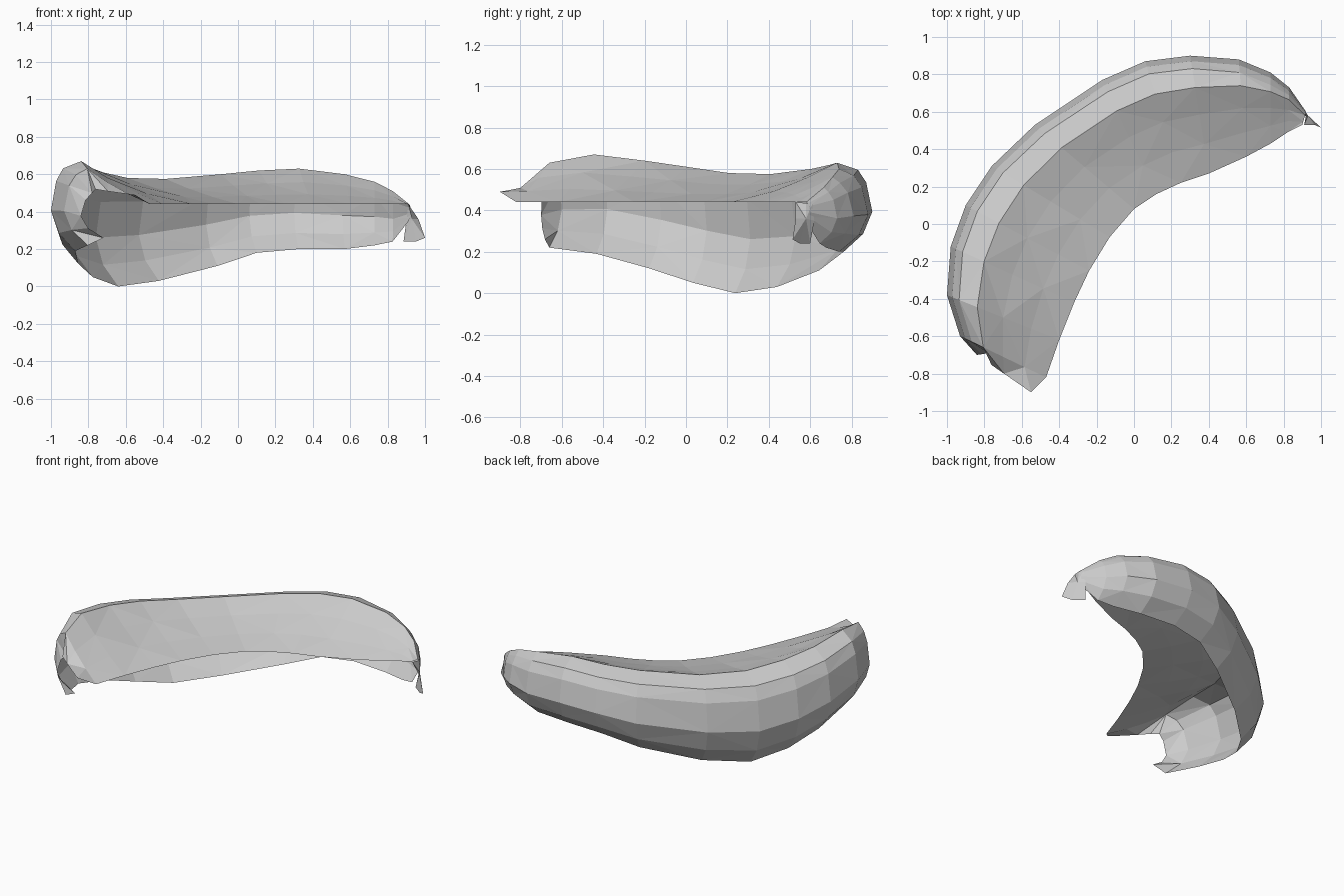
import bpy, bmesh
from mathutils import Vector

RIM_Z = 0.44

# stations along the crescent: outer x, outer y, inner x, inner y, ridge z, bottom z
stations = [
    (-0.84, -0.70, -0.55, -0.90, 0.52, 0.26),
    (-0.93, -0.60, -0.47, -0.82, 0.63, 0.22),
    (-1.00, -0.38, -0.40, -0.62, 0.67, 0.19),
    (-0.98, -0.12, -0.32, -0.42, 0.64, 0.12),
    (-0.90, 0.10, -0.24, -0.25, 0.61, 0.05),
    (-0.76, 0.31, -0.13, -0.07, 0.58, 0.00),
    (-0.53, 0.53, 0.00, 0.08, 0.575, 0.03),
    (-0.17, 0.77, 0.12, 0.16, 0.60, 0.11),
    (0.06, 0.87, 0.25, 0.22, 0.62, 0.18),
    (0.30, 0.90, 0.40, 0.27, 0.63, 0.20),
    (0.56, 0.88, 0.60, 0.36, 0.60, 0.20),
    (0.73, 0.81, 0.73, 0.43, 0.56, 0.22),
    (0.83, 0.73, 0.82, 0.49, 0.51, 0.24),
    (0.92, 0.60, 0.90, 0.53, 0.44, 0.35),
]

# outer wall: (inset, height fraction); roof: (width fraction, height fraction above rim)
wall = [(0.14, 0.0), (0.045, 0.2), (0.0, 0.45), (0.03, 0.78), (0.07, 0.92)]
roof = [(0.27, 1.0), (0.5, 0.62), (0.75, 0.28), (1.0, 0.0)]


def section(i, ox, oy, ix, iy, ridge, bottom):
    outer, inner = Vector((ox, oy, 0)), Vector((ix, iy, 0))
    span = inner - outer
    # the open left end hooks inwards rather than along the section
    across = Vector((0.98, 0.15, 0)) if i == 0 else span.normalized()
    rim = 0.49 if i == 0 else RIM_Z
    k = min(1.0, span.length / 0.4)
    pts = []
    for inset, h in wall:
        p = outer + across * inset * k
        pts.append((p.x, p.y, bottom + (ridge - bottom) * h))
    for f, h in roof:
        p = outer + span * f
        pts.append((p.x, p.y, rim + (ridge - rim) * h))
    return pts


def sheet(name, rows):
    """Flat-shaded open surface lofted through rows of points."""
    bm = bmesh.new()
    grid = [[bm.verts.new(p) for p in row] for row in rows]
    for i, (a, b) in enumerate(zip(grid, grid[1:])):
        for j in range(len(a) - 1):
            q = (a[j], a[j + 1], b[j + 1], b[j])
            # alternate diagonals give the irregular facets
            if (i + j) % 2:
                q = q[1:] + q[:1]
            bm.faces.new((q[0], q[1], q[2]))
            bm.faces.new((q[0], q[2], q[3]))
    bmesh.ops.recalc_face_normals(bm, faces=bm.faces)
    me = bpy.data.meshes.new(name)
    bm.to_mesh(me)
    bm.free()
    ob = bpy.data.objects.new(name, me)
    bpy.context.collection.objects.link(ob)
    return ob


# curved open shell: roof, ridge and outer wall
sheet("curved_shell", [section(i, *s) for i, s in enumerate(stations)])

# small flap hanging from the right-hand tip
sheet("tip_flap", [
    [(0.91, 0.61, 0.43), (0.92, 0.58, 0.435), (0.91, 0.53, 0.44)],
    [(0.90, 0.62, 0.35), (0.93, 0.58, 0.36), (0.965, 0.53, 0.36)],
    [(0.885, 0.60, 0.24), (0.95, 0.55, 0.24), (1.00, 0.515, 0.26)],
])
